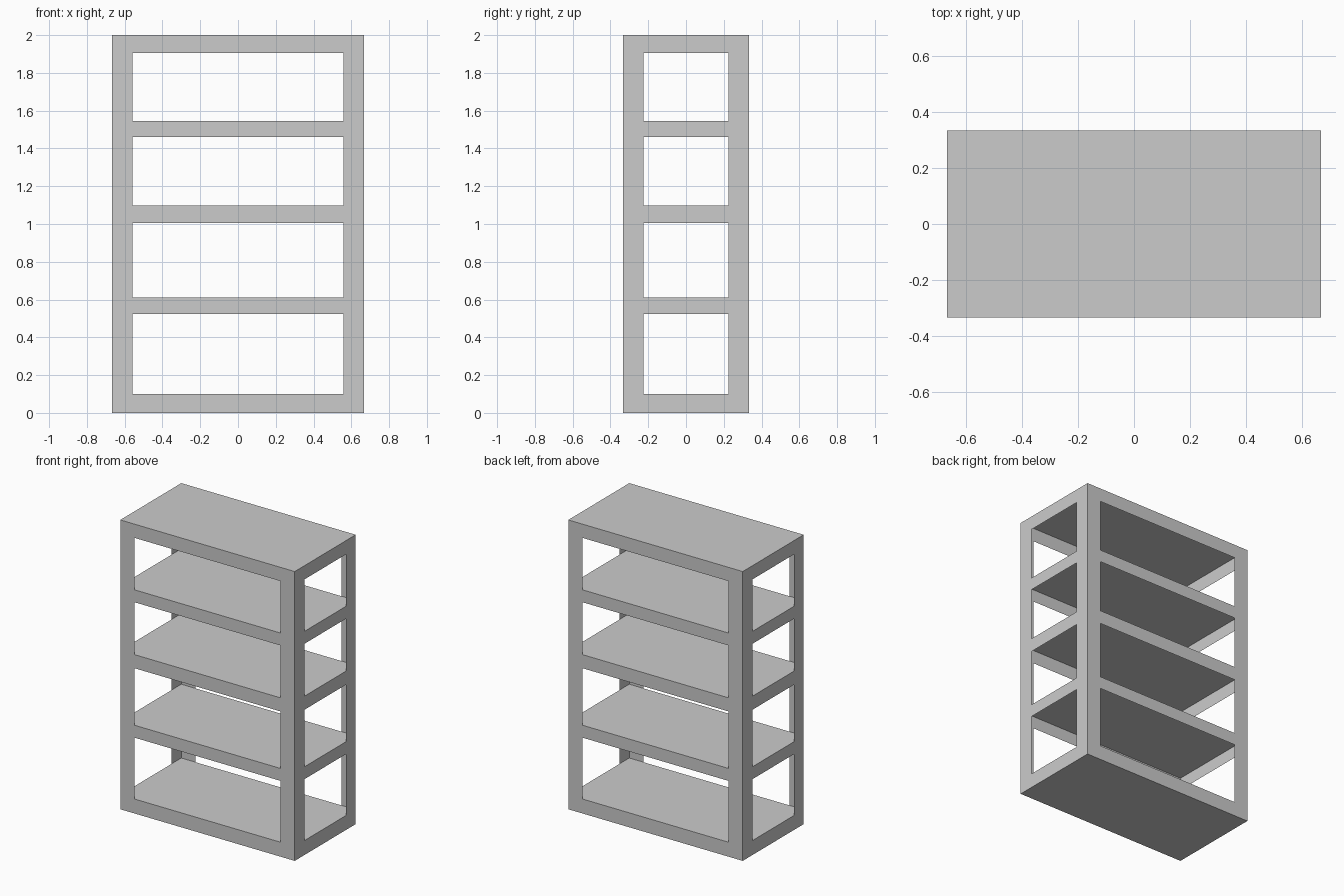
import bpy, bmesh

if "Cube" in bpy.data.objects:
    bpy.data.objects.remove(bpy.data.objects["Cube"])

HX, HY = 0.667, 0.333          # outer half sizes
POST = 0.108                   # width of the corner posts
# rail heights (bottom, top) from floor to top
RAILS = [(0.0, 0.1), (0.524, 0.61), (1.004, 1.098), (1.46, 1.546), (1.905, 2.0)]


def make_object(name, quads):
    bm = bmesh.new()
    for q in quads:
        bm.faces.new([bm.verts.new(p) for p in q])
    bmesh.ops.remove_doubles(bm, verts=bm.verts[:], dist=1e-5)
    mesh = bpy.data.meshes.new(name)
    bm.to_mesh(mesh)
    bm.free()
    obj = bpy.data.objects.new(name, mesh)
    bpy.context.collection.objects.link(obj)
    return obj


def wall(half, place):
    """Thin framed wall: grid of cells with the openings left out."""
    us = [-half, -half + POST, half - POST, half]
    zs = [z for rail in RAILS for z in rail]
    quads = []
    for i in range(3):
        for j in range(len(zs) - 1):
            if i == 1 and j % 2 == 1:
                continue       # opening
            a, b, c, d = us[i], us[i + 1], zs[j], zs[j + 1]
            quads.append([place(a, c), place(b, c), place(b, d), place(a, d)])
    return quads


# outer framed walls, folded into one thin shell
frame = []
frame += wall(HX, lambda u, z: (u, -HY, z))
frame += wall(HX, lambda u, z: (-u, HY, z))
frame += wall(HY, lambda u, z: (HX, u, z))
frame += wall(HY, lambda u, z: (-HX, -u, z))
make_object("frame", frame)


def sheet(name, z, up=True):
    q = [(-HX, -HY, z), (HX, -HY, z), (HX, HY, z), (-HX, HY, z)]
    make_object(name, [q if up else q[::-1]])


# thin shelf sheets, level with the top of each rail
for n, (_, top) in enumerate(RAILS[:-1]):
    sheet(f"shelf_{n + 1}", top)
sheet("top_panel", RAILS[-1][1])
sheet("bottom_panel", 0.0, up=False)
